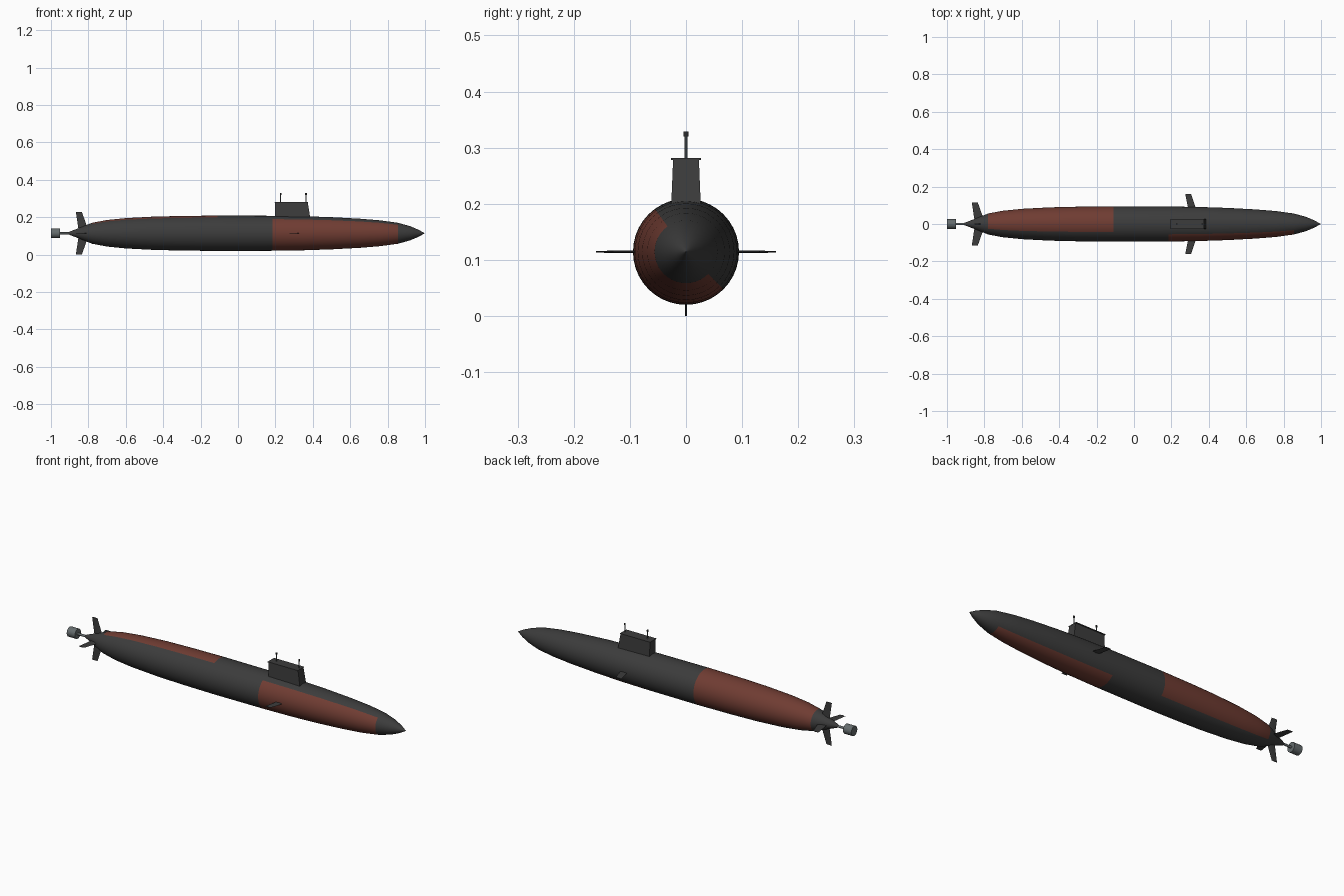
import bpy, bmesh, math
from mathutils import Matrix, Vector

cube = bpy.data.objects.get("Cube")
if cube:
    bpy.data.objects.remove(cube, do_unlink=True)

AXIS_Z = 0.1145


def material(name, rgb):
    m = bpy.data.materials.new(name)
    m.use_nodes = True
    m.diffuse_color = (*rgb, 1)
    m.node_tree.nodes["Principled BSDF"].inputs["Base Color"].default_value = (*rgb, 1)
    return m


dark = material("dark grey paint", (0.045, 0.045, 0.045))
red = material("rust red paint", (0.16, 0.045, 0.032))
grey = material("propeller grey", (0.13, 0.15, 0.155))


def finish(name, bm, mats, smooth=True):
    bmesh.ops.recalc_face_normals(bm, faces=bm.faces[:])
    mesh = bpy.data.meshes.new(name)
    bm.to_mesh(mesh)
    bm.free()
    obj = bpy.data.objects.new(name, mesh)
    bpy.context.collection.objects.link(obj)
    for m in mats:
        mesh.materials.append(m)
    if smooth:
        bpy.ops.object.select_all(action='DESELECT')
        obj.select_set(True)
        bpy.context.view_layer.objects.active = obj
        bpy.ops.object.shade_smooth_by_angle(angle=math.radians(35))
    return obj


def loft(name, rings, mat):
    """Skin a stack of equal-sided outlines and cap both ends."""
    bm = bmesh.new()
    rows = [[bm.verts.new(p) for p in ring] for ring in rings]
    n = len(rows[0])
    for a, b in zip(rows, rows[1:]):
        for i in range(n):
            j = (i + 1) % n
            bm.faces.new((a[i], a[j], b[j], b[i]))
    bm.faces.new(rows[0])
    bm.faces.new(rows[-1])
    return finish(name, bm, [mat])


def cylinder(name, start, end, r, mat, sides=16):
    start, end = Vector(start), Vector(end)
    axis = end - start
    turn = axis.to_track_quat('Z', 'Y').to_matrix().to_4x4()
    bm = bmesh.new()
    bmesh.ops.create_cone(bm, cap_ends=True, segments=sides, radius1=r, radius2=r,
                          depth=axis.length,
                          matrix=Matrix.Translation((start + end) / 2) @ turn)
    return finish(name, bm, [mat])


# Hull: turned profile, red patches chosen by station and angle
PROFILE = [(-0.92, 0.001), (-0.85, 0.028), (-0.78, 0.056), (-0.7, 0.071), (-0.6, 0.081),
           (-0.45, 0.089), (-0.3, 0.0925), (-0.11, 0.0945), (0.185, 0.0935), (0.35, 0.091),
           (0.5, 0.086), (0.65, 0.078), (0.76, 0.069), (0.855, 0.056), (0.92, 0.038),
           (0.965, 0.019), (0.997, 0.001)]
SIDES = 40
bm = bmesh.new()
rows = []
for x, r in PROFILE:
    rows.append([bm.verts.new((x, r * math.cos(k * math.tau / SIDES),
                               AXIS_Z + r * math.sin(k * math.tau / SIDES)))
                 for k in range(SIDES)])
for a, b in zip(rows, rows[1:]):
    for k in range(SIDES):
        j = (k + 1) % SIDES
        f = bm.faces.new((a[k], a[j], b[j], b[k]))
        x = f.calc_center_median().x
        angle = (k + 0.5) * 360 / SIDES
        bow_patch = 0.185 < x < 0.855 and 126 < angle < 315
        aft_patch = -0.78 < x < -0.11 and (angle < 117 or angle > 315)
        f.material_index = int(bow_patch or aft_patch)
bm.faces.new(rows[0])
bm.faces.new(rows[-1])
finish("hull", bm, [dark, red])


# Sail with a thin overhanging deck
def rect(x0, x1, half, z):
    return [(x0, -half, z), (x1, -half, z), (x1, half, z), (x0, half, z)]


loft("sail", [rect(0.199, 0.389, 0.027, 0.18), rect(0.198, 0.373, 0.023, 0.279)], dark)
loft("sail_deck", [rect(0.195, 0.374, 0.027, 0.278), rect(0.195, 0.374, 0.027, 0.282)], dark)

# Masts with small heads
for label, x in (("aft", 0.228), ("forward", 0.364)):
    cylinder(label + "_mast", (x, 0, 0.27), (x, 0, 0.322), 0.0025, grey, 8)
    cylinder(label + "_mast_head", (x, 0, 0.32), (x, 0, 0.329), 0.0045, dark, 8)


# Swept fins: each outline runs outward from the hull axis
def fin(name, turn, root, tip, half):
    rings = []
    for (x0, x1, reach), t in ((root, half), (tip, half * 0.5)):
        mid = (x0 + x1) / 2
        outline = [(x0, 0), (mid, t), (x1, 0), (mid, -t)]
        c, s = math.cos(turn), math.sin(turn)
        rings.append([(x, reach * c - w * s, AXIS_Z + reach * s + w * c) for x, w in outline])
    loft(name, rings, dark)


for i, label in enumerate(("port", "upper", "starboard", "lower")):
    fin(label + "_stern_fin", i * math.pi / 2,
        (-0.852, -0.800, 0.015), (-0.867, -0.835, 0.1145), 0.003)
for label, turn in (("port", 0), ("starboard", math.pi)):
    fin(label + "_bow_plane", turn, (0.292, 0.335, 0.07), (0.274, 0.305, 0.16), 0.003)

# Propeller shaft and shroud
cylinder("propeller_shaft", (-0.96, 0, AXIS_Z), (-0.90, 0, AXIS_Z), 0.006, grey, 12)
cylinder("propeller_shroud", (-1.0, 0, AXIS_Z), (-0.952, 0, AXIS_Z), 0.026, grey, 24)
